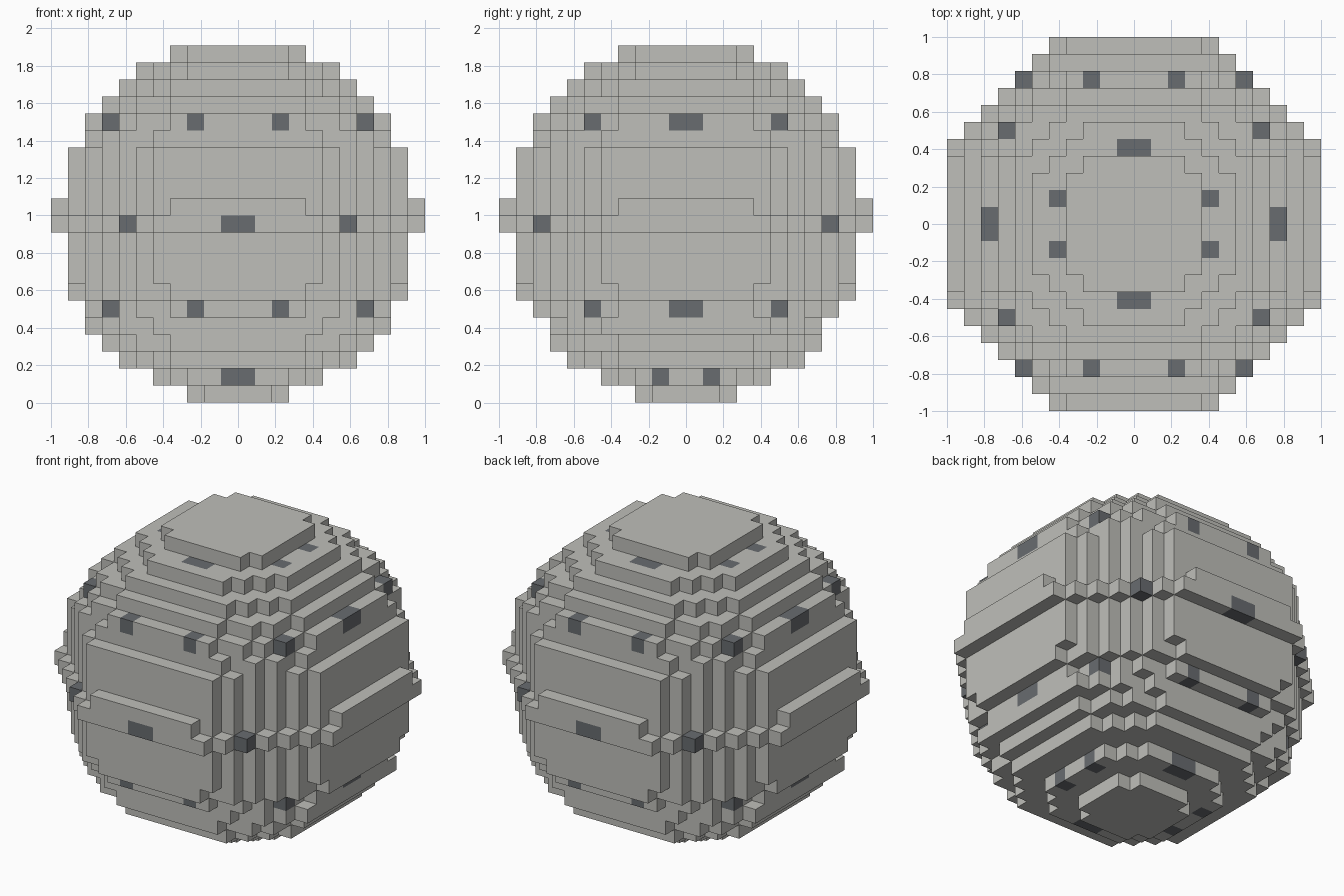
import bpy, bmesh
from mathutils import Vector

if "Cube" in bpy.data.objects:
    bpy.data.objects.remove(bpy.data.objects["Cube"])

U = 1 / 11  # block size

# Bottom to top: x half width, y half width, corner sum of the stepped octagon, half width of end rows
LAYERS = [
    (3, 3, 5, 2), (5, 5, 8, 3), (7, 7, 11, 4), (8, 8, 13, 4), (9, 8, 14, 5), (9, 9, 14, 4),
    (10, 10, 15, 4), (10, 10, 15, 5), (10, 10, 15, 5), (10, 10, 15, 5),
    (11, 11, 16, 5), (11, 11, 15, 4),
    (10, 10, 15, 5), (10, 10, 15, 5), (10, 10, 15, 5), (9, 9, 15, 5), (9, 9, 14, 4),
    (8, 8, 13, 4), (7, 7, 11, 4), (6, 6, 9, 3), (4, 4, 7, 3),
]

# Dark blocks per layer, as positive quadrant cells mirrored to all four quadrants
DARK = {
    1: [(0, 4), (4, 1)],
    5: [(7, 5), (2, 8), (8, 0)],
    10: [(6, 8), (0, 10)],
    16: [(7, 5), (2, 8), (8, 0)],
    19: [(0, 4), (4, 1)],
}


def material(name, color):
    m = bpy.data.materials.new(name)
    m.diffuse_color = (*color, 1)
    m.use_nodes = True
    m.node_tree.nodes["Principled BSDF"].inputs["Base Color"].default_value = m.diffuse_color
    return m


def quadrant(c):
    """Fold a signed cell index into the positive quadrant."""
    return c if c >= 0 else -c - 1


def filled(x, y, z):
    if not 0 <= z < len(LAYERS):
        return False
    ax, ay, total, cap = LAYERS[z]
    i, j = quadrant(x), quadrant(y)
    if i >= ax or j >= ay:
        return False
    if i == ax - 1 and j >= cap or j == ay - 1 and i >= cap:
        return False
    return i + j + 2 <= total


bm = bmesh.new()
verts = {}


def corner(p):
    key = tuple(round(c) for c in p)
    if key not in verts:
        verts[key] = bm.verts.new(Vector(key) * U)
    return verts[key]


# Stepped ball: only the outer faces of the blocks
for z in range(len(LAYERS)):
    for x in range(-11, 11):
        for y in range(-11, 11):
            if not filled(x, y, z):
                continue
            dark = (quadrant(x), quadrant(y)) in DARK.get(z, [])
            for axis in range(3):
                for sign in (-1, 1):
                    n = [0, 0, 0]
                    n[axis] = sign
                    if filled(x + n[0], y + n[1], z + n[2]):
                        continue
                    u, v = (axis + 1) % 3, (axis + 2) % 3
                    loop = []
                    for du, dv in ((0, 0), (1, 0), (1, 1), (0, 1))[::sign]:
                        p = [x, y, z]
                        p[axis] += sign > 0
                        p[u] += du
                        p[v] += dv
                        loop.append(corner(p))
                    bm.faces.new(loop).material_index = int(dark)

mesh = bpy.data.meshes.new("stepped_ball")
bm.to_mesh(mesh)
bm.free()
mesh.materials.append(material("light grey", (0.52, 0.52, 0.49)))
mesh.materials.append(material("dark grey", (0.14, 0.15, 0.16)))
ball = bpy.data.objects.new("stepped_ball", mesh)
bpy.context.collection.objects.link(ball)
